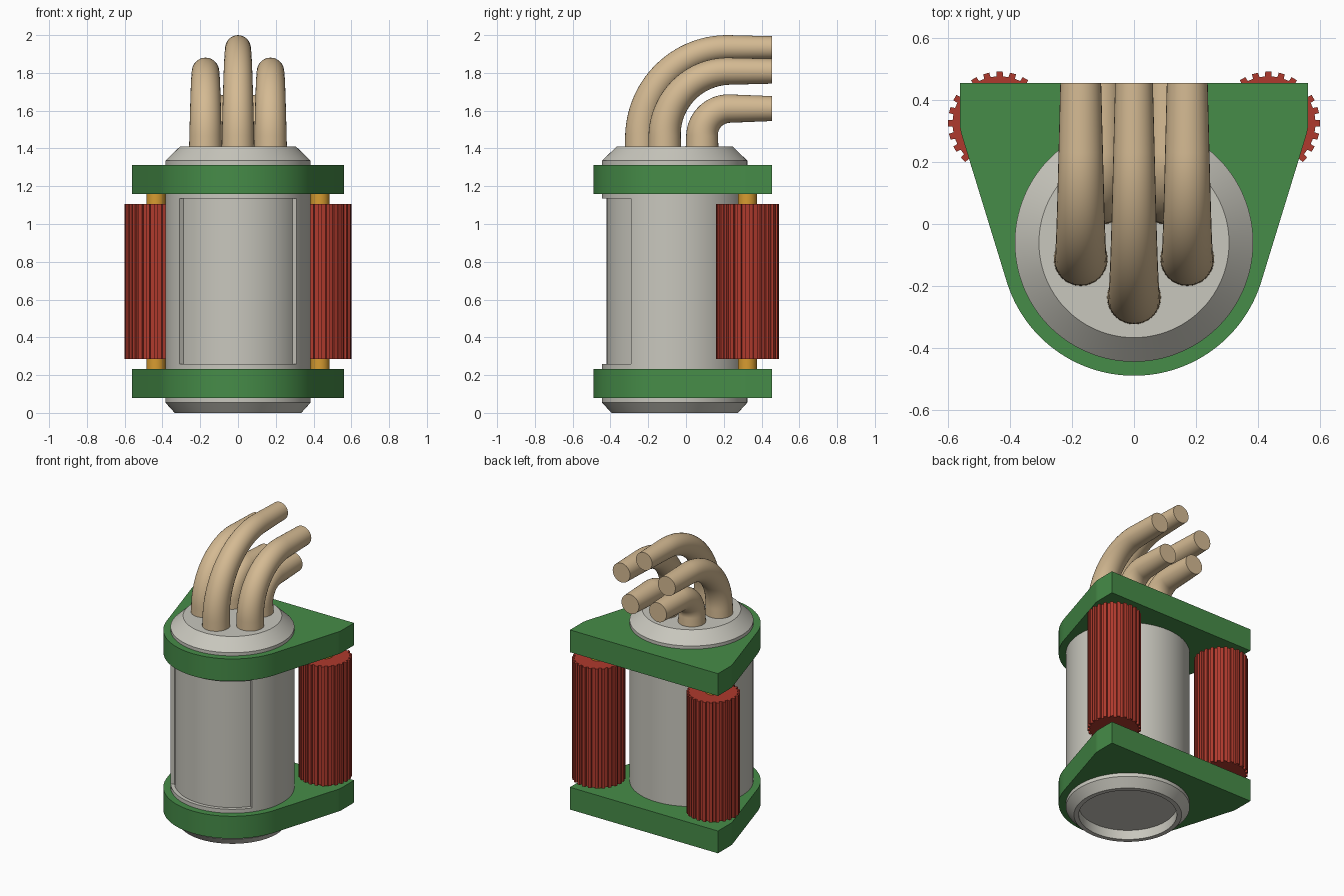
import bpy, bmesh
from math import sin, cos, pi, radians, atan2, acos, hypot
from mathutils import Vector

cube = bpy.data.objects.get("Cube")
if cube:
    bpy.data.objects.remove(cube)

AXIS_Y = -0.06             # centre line of the canister
PIN_X, PIN_Y = 0.434, 0.325  # centre line of the left roller


def material(name, rgb):
    m = bpy.data.materials.new(name)
    m.use_nodes = True
    m.diffuse_color = (*rgb, 1)
    m.node_tree.nodes["Principled BSDF"].inputs["Base Color"].default_value = (*rgb, 1)
    return m


GREY = material("light grey", (0.58, 0.57, 0.51))
GREEN = material("green", (0.061, 0.262, 0.065))
RED = material("red", (0.43, 0.042, 0.026))
GOLD = material("gold", (0.68, 0.33, 0.03))
TAN = material("tan", (0.66, 0.49, 0.29))


def finish(bm, name, mat, smooth=None):
    bmesh.ops.recalc_face_normals(bm, faces=bm.faces)
    mesh = bpy.data.meshes.new(name)
    bm.to_mesh(mesh)
    bm.free()
    mesh.materials.append(mat)
    ob = bpy.data.objects.new(name, mesh)
    bpy.context.collection.objects.link(ob)
    if smooth:
        bpy.ops.object.select_all(action='DESELECT')
        ob.select_set(True)
        bpy.context.view_layer.objects.active = ob
        bpy.ops.object.shade_smooth_by_angle(angle=radians(smooth))
    return ob


def prism(name, outline, z0, z1, mat, smooth=None):
    bm = bmesh.new()
    face = bm.faces.new([bm.verts.new((x, y, z0)) for x, y in outline])
    top = bmesh.ops.extrude_face_region(bm, geom=[face])["geom"]
    bmesh.ops.translate(bm, vec=(0, 0, z1 - z0),
                        verts=[v for v in top if isinstance(v, bmesh.types.BMVert)])
    return finish(bm, name, mat, smooth)


def arc(cx, cy, r, a0, a1, n):
    return [(cx + r * cos(a0 + (a1 - a0) * i / n), cy + r * sin(a0 + (a1 - a0) * i / n))
            for i in range(n + 1)]


def loft(bm, rings):
    """Skin closed rings of vertices and cap both ends."""
    for a, b in zip(rings, rings[1:]):
        for i in range(len(a)):
            j = (i + 1) % len(a)
            bm.faces.new((a[i], a[j], b[j], b[i]))
    bm.faces.new(rings[0])
    bm.faces.new(rings[-1])


# Canister: turned profile with a hollow foot and a sunken front panel
SEGS = 108
RADIUS, PANEL_RADIUS, PANEL_Z0, PANEL_Z1 = 0.385, 0.36, 0.26, 1.135
profile = [(0.305, 0.065), (0.305, 0), (0.335, 0), (RADIUS, 0.055), (RADIUS, PANEL_Z0),
           (RADIUS, PANEL_Z1), (RADIUS, 1.335), (0.307, 1.41)]
bm = bmesh.new()
loft(bm, [[bm.verts.new((r * cos(2 * pi * i / SEGS), r * sin(2 * pi * i / SEGS), z))
           for i in range(SEGS)] for r, z in profile])
panel = []
for f in bm.faces:
    c = f.calc_center_median()
    facing = abs(atan2(c.x, -c.y)) < radians(53.4)
    if len(f.verts) == 4 and facing and abs(c.z - (PANEL_Z0 + PANEL_Z1) / 2) < 0.01:
        panel.append(f)
sunk = bmesh.ops.extrude_face_region(bm, geom=panel)["geom"]
for v in sunk:
    if isinstance(v, bmesh.types.BMVert):
        v.co.xy *= PANEL_RADIUS / RADIUS
bmesh.ops.delete(bm, geom=[f for f in panel if f.is_valid], context='FACES')
bmesh.ops.translate(bm, vec=(0, AXIS_Y, 0), verts=bm.verts)
finish(bm, "canister", GREY, 25)

# End plates: large front arc joined by tangents to two small ears, square at the back
BIG, EAR = 0.43, 0.128
dx, dy = PIN_X, PIN_Y - AXIS_Y
tangent = atan2(dy, dx) - acos((BIG - EAR) / hypot(dx, dy))
half = (arc(0, AXIS_Y, BIG, -pi / 2, tangent, 36)
        + arc(PIN_X, PIN_Y, EAR, tangent, 0, 8)
        + [(PIN_X + EAR, PIN_Y + EAR + 0.003)])
outline = half + [(-x, y) for x, y in reversed(half[1:])]
for name, z in (("bottom_plate", 0.08), ("top_plate", 1.16)):
    prism(name, outline, z, z + 0.153, GREEN, 20)

# Toothed rollers on pins
TEETH, TIP, ROOT = 24, 0.167, 0.152
for side, s in (("left", 1), ("right", -1)):
    gear = []
    for t in range(TEETH):
        for frac, r in ((-0.27, ROOT), (-0.23, TIP), (0.23, TIP), (0.27, ROOT)):
            a = 2 * pi * (t + frac) / TEETH
            gear.append((s * (PIN_X + r * cos(a)), PIN_Y + r * sin(a)))
    prism(side + "_roller", gear, 0.285, 1.105, RED)
    prism(side + "_pin", arc(s * PIN_X, PIN_Y, 0.05, 0, 2 * pi * 31 / 32, 31),
          0.2, 1.2, GOLD, 30)


# Pipes: rise from the lid, bend back and taper to a flat end
def pipe(name, x, y, end_radius, base=0.0873, sides=32, bends=28):
    z, bend_y, end_y, rise = 1.41, 0.23, 0.455, 0.056
    r = bend_y - y
    path = [Vector((x, y, z - 0.02))]
    dirs = [0]
    for i in range(bends + 1):
        a = pi / 2 * i / bends
        path.append(Vector((x, bend_y - r * cos(a), z + rise + r * sin(a))))
        dirs.append(a)
    path.append(Vector((x, end_y, path[-1].z)))
    dirs.append(pi / 2)
    dist = [0]
    for p, q in zip(path, path[1:]):
        dist.append(dist[-1] + (q - p).length)
    bm = bmesh.new()
    rings = []
    for p, a, d in zip(path, dirs, dist):
        w = base + (end_radius - base) * d / dist[-1]
        across = Vector((0, cos(a), -sin(a)))
        rings.append([bm.verts.new(p + Vector((w * cos(t), 0, 0)) + across * (w * sin(t)))
                      for t in (2 * pi * k / sides for k in range(sides))])
    loft(bm, rings)
    finish(bm, name, TAN, 40)


pipe("front_pipe", 0, -0.237, 0.061)
for side, s in (("left", 1), ("right", -1)):
    pipe(side + "_middle_pipe", s * 0.172, -0.113, 0.066)
    pipe(side + "_rear_pipe", s * 0.105, 0.085, 0.066)
